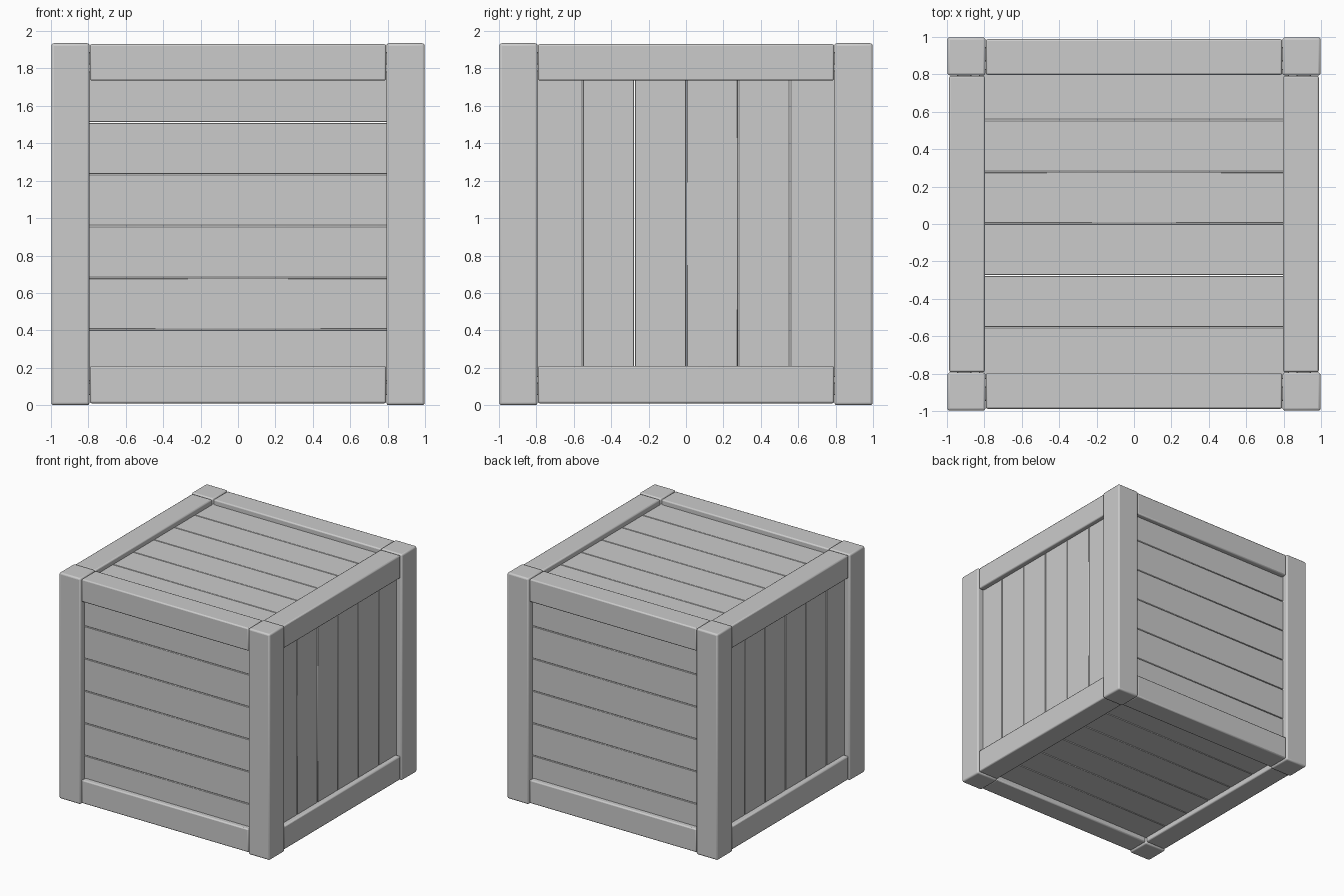
import bpy, math, random
from mathutils import Vector

random.seed(4)
if "Cube" in bpy.data.objects:
    bpy.data.objects.remove(bpy.data.objects["Cube"], do_unlink=True)

grey = bpy.data.materials.new("plain_grey")
grey.use_nodes = True
COLOUR = (0.6, 0.6, 0.6, 1)
grey.diffuse_color = COLOUR
grey.node_tree.nodes["Principled BSDF"].inputs["Base Color"].default_value = COLOUR

HEIGHT = 1.935
MID = HEIGHT / 2
INNER = 0.792      # inner edge of the frame
RAIL = 0.988       # outer face of the rails
PLANK = 0.945      # outer face of the planks
PITCH = 0.277      # plank spacing


def board(name, low, high, bevel, segments=2):
    """Box between two corners with rounded edges."""
    low, high = Vector(low), Vector(high)
    bpy.ops.mesh.primitive_cube_add(size=1, location=(low + high) / 2)
    obj = bpy.context.object
    obj.name = name
    obj.scale = high - low
    bpy.ops.object.transform_apply(location=False, rotation=False, scale=True)
    obj.data.materials.append(grey)
    mod = obj.modifiers.new("rounded_edges", "BEVEL")
    mod.width = bevel
    mod.segments = segments
    bpy.ops.object.shade_smooth_by_angle(angle=math.radians(40))
    return obj


def span(side, inner, outer):
    """Ordered range on the negative or positive side of an axis."""
    return sorted((side * inner, side * outer))


def strips(limit):
    """Plank ranges across a face, with narrow gaps and cut end planks."""
    edges = [-limit] + [PITCH * i + 0.002 for i in range(-2, 3)] + [limit]
    return [(a + 0.002, b - 0.002) for a, b in zip(edges, edges[1:])]


sides = ((-1, "front", "right", "bottom"), (1, "back", "left", "top"))

# Corner posts
for sx, _, x_name, _ in sides:
    for sy, y_name, _, _ in sides:
        x0, x1 = span(sx, INNER + 0.002, 0.998)
        y0, y1 = span(sy, INNER + 0.002, 0.998)
        post = board(f"{y_name}_{x_name}_post", (x0, y0, 0), (x1, y1, HEIGHT), 0.014, 3)
        post.rotation_euler.z = random.uniform(-0.006, 0.006)

# Rails between the posts, at the bottom and the top
for sz, _, _, z_name in sides:
    z0, z1 = (0.01, 0.21) if sz < 0 else (1.735, 1.93)
    for s, y_name, x_name, _ in sides:
        a, b = span(s, INNER + 0.005, RAIL)
        board(f"{z_name}_{y_name}_rail", (-INNER, a, z0), (INNER, b, z1), 0.01)
        board(f"{z_name}_{x_name}_rail", (a, -INNER, z0), (b, INNER, z1), 0.01)

# Plank panels, slotted into the frame
for s, y_name, x_name, z_name in sides:
    for i, (a, b) in enumerate(strips(0.83)):
        # horizontal planks on the front and back
        y0, y1 = span(s, 0.87, PLANK)
        shift = MID - 0.012
        board(f"{y_name}_plank_{i + 1}", (-0.83, y0, shift + a),
              (0.83, y1, shift + b), 0.003, 1)
        # upright planks on the right and left
        x0, x1 = span(s, 0.87, PLANK)
        board(f"{x_name}_plank_{i + 1}", (x0, a, 0.15), (x1, b, 1.79), 0.003, 1)
        # planks across the top and bottom
        z0, z1 = (0.053, 0.12) if s < 0 else (1.82, 1.887)
        board(f"{z_name}_plank_{i + 1}", (-0.83, a, z0), (0.83, b, z1), 0.003, 1)
